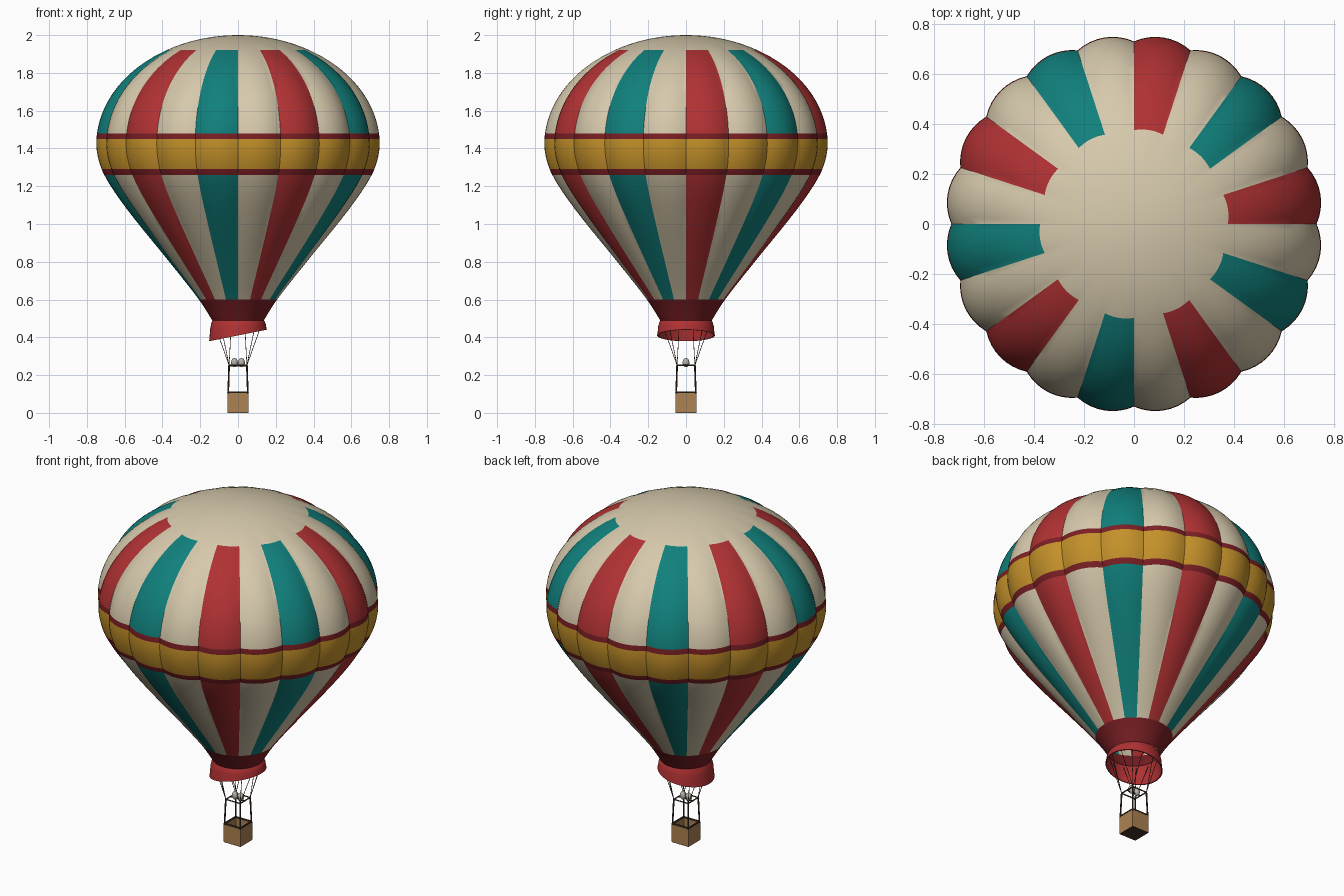
import bpy, bmesh, math
from mathutils import Vector

if "Cube" in bpy.data.objects:
    bpy.data.objects.remove(bpy.data.objects["Cube"])

def srgb(r, g, b):
    f = lambda c: c / 12.92 if c <= 0.04045 else ((c + 0.055) / 1.055) ** 2.4
    return [f(c / 255) for c in (r, g, b)] + [1]

def material(name, *rgb):
    m = bpy.data.materials.new(name)
    m.diffuse_color = srgb(*rgb)
    m.use_nodes = True
    m.node_tree.nodes["Principled BSDF"].inputs["Base Color"].default_value = m.diffuse_color
    return m

cream = material("cream", 214, 201, 172)
red = material("red", 176, 49, 51)
teal = material("teal", 16, 128, 124)
gold = material("gold", 196, 145, 42)
maroon = material("maroon", 122, 31, 36)
wicker = material("wicker", 172, 130, 82)
dark = material("dark brown", 66, 51, 40)
steel = material("pale metal", 185, 180, 168)

def make(name, bm, mats, smooth=True):
    bmesh.ops.recalc_face_normals(bm, faces=bm.faces)
    me = bpy.data.meshes.new(name)
    bm.to_mesh(me)
    bm.free()
    ob = bpy.data.objects.new(name, me)
    bpy.context.collection.objects.link(ob)
    for m in mats:
        me.materials.append(m)
    if smooth:
        bpy.ops.object.select_all(action='DESELECT')
        ob.select_set(True)
        bpy.context.view_layer.objects.active = ob
        bpy.ops.object.shade_smooth_by_angle(angle=math.radians(30))
    return ob

def bridge(bm, rings):
    """Quads between successive closed rings, yielded with (ring, segment)."""
    for i, (a, b) in enumerate(zip(rings, rings[1:])):
        n = len(a)
        for j in range(n):
            k = (j + 1) % n
            yield i, j, bm.faces.new((a[j], a[k], b[k], b[j]))

# --- Envelope: scalloped revolve, straight-sided below, elliptical above ---
LOWER = [(0.38, 0.075), (0.49, 0.137), (0.6, 0.207), (0.8, 0.365), (1.0, 0.527),
         (1.15, 0.64), (1.26, 0.708), (1.34, 0.738), (1.42, 0.75), (1.5, 0.743)]

def radius(z):
    if z >= 1.42:
        return 0.75 * math.sqrt(max(0, 1 - ((z - 1.42) / 0.58) ** 2))
    i = max(k for k in range(1, len(LOWER) - 2) if LOWER[k][0] <= z + 1e-6)
    (z0, r0), (z1, r1), (z2, r2), (z3, r3) = LOWER[i - 1:i + 3]
    h, t = z2 - z1, (z - z1) / (z2 - z1)
    m1, m2 = (r2 - r0) / (z2 - z0) * h, (r3 - r1) / (z3 - z1) * h
    return ((2*t**3 - 3*t*t + 1) * r1 + (t**3 - 2*t*t + t) * m1
            + (3*t*t - 2*t**3) * r2 + (t**3 - t*t) * m2)

GORES, SUB = 20, 8
SEG = GORES * SUB
marks = [(0.49, 3), (0.6, 14), (1.26, 2), (1.29, 5), (1.45, 2), (1.48, 14), (1.92, 0)]
zs = []
for (z, n), (z2, _) in zip(marks, marks[1:]):
    zs += [z + (z2 - z) * k / n for k in range(n)]
a0 = math.asin(0.5 / 0.58)
zs += [1.42 + 0.58 * math.sin(a0 + (math.pi / 2 - a0) * k / 9) for k in range(9)]

bm = bmesh.new()
rings = []
for z in zs:
    r = radius(z)
    fade = min(1, max(0, (r - 0.2) / 0.4))
    fade = fade * fade * (3 - 2 * fade)
    ring = []
    for j in range(SEG):
        u = 2 * (j % SUB) / SUB - 1
        a = 2 * math.pi * j / SEG
        rr = r * (1 + fade * (0.0095 - 0.033 * u * u))
        ring.append(bm.verts.new((rr * math.cos(a), rr * math.sin(a), z)))
    rings.append(ring)
for i, j, f in bridge(bm, rings):
    z, g = (zs[i] + zs[i + 1]) / 2, j // SUB
    if z < 0.6 or 1.26 < z < 1.29 or 1.45 < z < 1.48:
        f.material_index = 4                     # skirt and belt edges
    elif 1.29 < z < 1.45:
        f.material_index = 3                     # belt
    elif z < 1.92 and g % 2 == 0:
        f.material_index = 1 if g % 4 == 0 else 2  # coloured gores
top = bm.verts.new((0, 0, 2))
for j in range(SEG):
    bm.faces.new((rings[-1][j], rings[-1][(j + 1) % SEG], top))
make("envelope", bm, [cream, red, teal, gold, maroon])

# --- Tilted mouth scoop, with an inner wall ---
bm = bmesh.new()
rings = []
for t, r in [(0, 0.134), (0.15, 0.141), (0.4, 0.147), (0.75, 0.15), (1, 0.153),
             (1, 0.147), (0.5, 0.141), (0, 0.13)]:
    ring = []
    for j in range(64):
        a = 2 * math.pi * j / 64
        x, y = r * math.cos(a), r * math.sin(a)
        ring.append(bm.verts.new((x, y, 0.492 + (0.41 + 0.2 * x - 0.492) * t)))
    rings.append(ring)
list(bridge(bm, rings))
make("mouth_scoop", bm, [red])

# --- Rods: one helper for ropes, posts and frame bars ---
def rods(name, pairs, r, mat, sides=8):
    bm = bmesh.new()
    for p, q in pairs:
        p, q = Vector(p), Vector(q)
        d = q - p
        M = d.to_track_quat('Z', 'Y').to_matrix().to_4x4()
        M.translation = (p + q) / 2
        bmesh.ops.create_cone(bm, cap_ends=True, segments=sides, radius1=r, radius2=r,
                              depth=d.length, matrix=M)
    return make(name, bm, [mat])

def square(s, z):
    c = [(s, s, z), (-s, s, z), (-s, -s, z), (s, -s, z)]
    return list(zip(c, c[1:] + c[:1]))

corners = [(1, 1), (-1, 1), (-1, -1), (1, -1)]
rods("posts", [((0.052 * x, 0.052 * y, 0.1), (0.047 * x, 0.047 * y, 0.255))
               for x, y in corners], 0.0045, dark)
rods("burner_frame", square(0.047, 0.252)
     + [((-0.047, 0, 0.25), (0.047, 0, 0.25))], 0.0035, dark)
ropes = []
for x, y in corners:
    base = math.atan2(y, x)
    for off in (-30, 0, 30):
        a = base + math.radians(off)
        ropes.append(((0.047 * x, 0.047 * y, 0.252),
                      (0.135 * math.cos(a), 0.135 * math.sin(a), 0.485)))
rods("ropes", ropes, 0.0017, dark, 6)

# --- Twin burners ---
for side, s in (("left", -1), ("right", 1)):
    bm = bmesh.new()
    bmesh.ops.create_uvsphere(bm, u_segments=20, v_segments=12, radius=0.018)
    bmesh.ops.scale(bm, vec=(1, 1, 1.35), verts=bm.verts)
    bmesh.ops.translate(bm, vec=(0.0185 * s, 0, 0.266), verts=bm.verts)
    make("burner_" + side, bm, [steel])

# --- Open basket: walls with thickness, dark floor and rim ---
def box(bm, c, d):
    v = bmesh.ops.create_cube(bm, size=1)["verts"]
    bmesh.ops.scale(bm, vec=d, verts=v)
    bmesh.ops.translate(bm, vec=c, verts=v)

bm = bmesh.new()
for s in (-1, 1):
    box(bm, (0.0515 * s, 0, 0.055), (0.007, 0.11, 0.106))
    box(bm, (0, 0.0515 * s, 0.055), (0.096, 0.007, 0.106))
make("basket_walls", bm, [wicker], False)
bm = bmesh.new()
box(bm, (0, 0, 0.003), (0.109, 0.109, 0.006))
make("basket_floor", bm, [dark], False)
rods("basket_rim", square(0.052, 0.109), 0.0055, dark)
